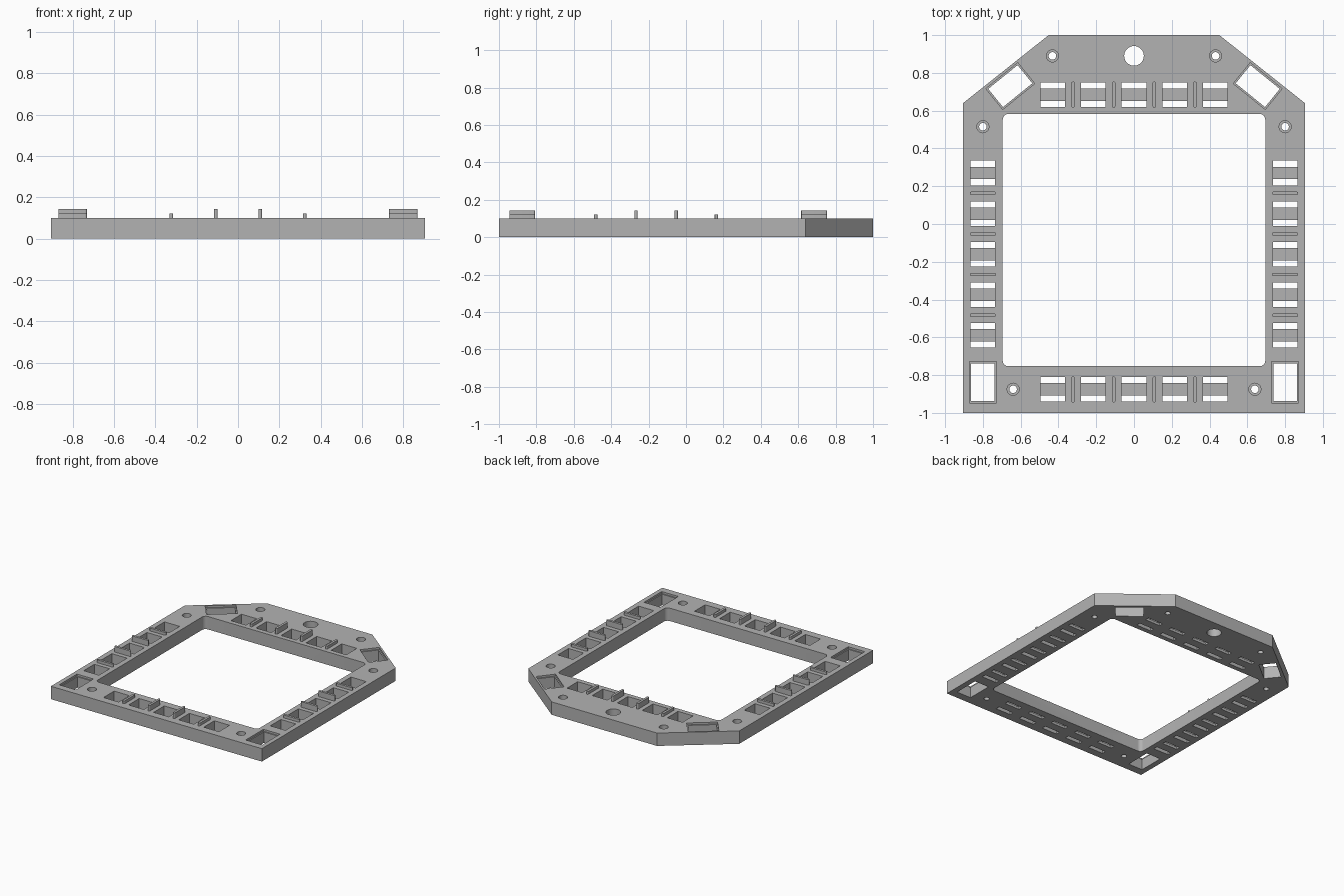
import bpy, bmesh, math

cube = bpy.data.objects.get("Cube")
if cube:
    bpy.data.objects.remove(cube, do_unlink=True)

HEIGHT = 0.1
PITCH = 0.215      # spacing of the pockets in a row
POCKET = 0.13      # square pocket size

grey = bpy.data.materials.new("mid grey plastic")
grey.use_nodes = True
colour = (0.45, 0.45, 0.45, 1)
grey.diffuse_color = colour
grey.node_tree.nodes["Principled BSDF"].inputs["Base Color"].default_value = colour


def prism(bm, points, z0, z1):
    """Extrude a flat outline from z0 to z1."""
    face = bm.faces.new([bm.verts.new((x, y, z0)) for x, y in points])
    new = bmesh.ops.extrude_face_region(bm, geom=[face])["geom"]
    top = [v for v in new if isinstance(v, bmesh.types.BMVert)]
    bmesh.ops.translate(bm, vec=(0, 0, z1 - z0), verts=top)


def circle(x, y, r, n=32):
    return [(x + r * math.cos(2 * math.pi * i / n),
             y + r * math.sin(2 * math.pi * i / n)) for i in range(n)]


def rounded(x, y, w, h, r=0.0, turn=0.0, steps=6):
    """Rectangle outline with corner radius r, turned about its centre."""
    points = []
    c, s = math.cos(turn), math.sin(turn)
    for k, (sx, sy) in enumerate([(1, 1), (-1, 1), (-1, -1), (1, -1)]):
        for i in range(steps + 1 if r else 1):
            a = math.pi / 2 * (k + i / steps)
            px = sx * (w / 2 - r) + r * math.cos(a)
            py = sy * (h / 2 - r) + r * math.sin(a)
            if not r:
                px, py = sx * w / 2, sy * h / 2
            points.append((x + px * c - py * s, y + px * s + py * c))
    return points


def finish(name, bm):
    bmesh.ops.recalc_face_normals(bm, faces=bm.faces)
    mesh = bpy.data.meshes.new(name)
    bm.to_mesh(mesh)
    bm.free()
    mesh.materials.append(grey)
    ob = bpy.data.objects.new(name, mesh)
    bpy.context.collection.objects.link(ob)
    return ob


def activate(ob):
    bpy.ops.object.select_all(action='DESELECT')
    ob.select_set(True)
    bpy.context.view_layer.objects.active = ob


def cut(ob, cutter):
    activate(ob)
    mod = ob.modifiers.new("cut", 'BOOLEAN')
    mod.operation, mod.solver, mod.object = 'DIFFERENCE', 'EXACT', cutter
    bpy.ops.object.modifier_apply(modifier=mod.name)
    bpy.data.objects.remove(cutter, do_unlink=True)


# Layout: rows are (centre x, centre y, runs along x)
rows = [(0, 0.685, True), (0, -0.876, True),
        (-0.8, -0.16, False), (0.8, -0.16, False)]
screws = [(s * x, y) for s in (-1, 1)
          for x, y in ((0.432, 0.89), (0.8, 0.515), (0.64, -0.875))]
corner_slots = [(s * x, y, s * turn) for s in (-1, 1)
                for x, y, turn in ((0.8, -0.838, 0),
                                   (0.655, 0.73, math.radians(51)))]


def row_spots(row, offsets):
    x, y, along_x = row
    return [(x + o * PITCH, y) if along_x else (x, y + o * PITCH) for o in offsets]


# Frame plate with cropped back corners
bm = bmesh.new()
prism(bm, [(-0.905, -1), (0.905, -1), (0.905, 0.64),
           (0.452, 1), (-0.452, 1), (-0.905, 0.64)], 0, HEIGHT)
frame = finish("frame", bm)

# Shallow recesses: screw counterbores and corner slot ledges
bm = bmesh.new()
for x, y in screws:
    prism(bm, circle(x, y, 0.032), HEIGHT / 2, 0.2)
for x, y, turn in corner_slots:
    prism(bm, rounded(x, y, 0.142, 0.218, turn=turn), HEIGHT - 0.015, 0.2)
cut(frame, finish("recess_cutter", bm))

# Openings right through: window, holes, corner slots and pockets
bm = bmesh.new()
prism(bm, rounded(0, -0.085, 1.39, 1.336, 0.03), -0.1, 0.2)
prism(bm, circle(0, 0.89, 0.052), -0.1, 0.2)
for x, y in screws:
    prism(bm, circle(x, y, 0.02), -0.1, 0.2)
for x, y, turn in corner_slots:
    prism(bm, rounded(x, y, 0.124, 0.2, turn=turn), -0.1, 0.2)
for row in rows:
    for x, y in row_spots(row, range(-2, 3)):
        prism(bm, rounded(x, y, POCKET, POCKET), -0.1, 0.2)
cut(frame, finish("opening_cutter", bm))
activate(frame)
bpy.ops.object.shade_smooth_by_angle(angle=math.radians(30))

# Floor bars across the middle of each pocket
bm = bmesh.new()
for row in rows:
    for x, y in row_spots(row, range(-2, 3)):
        prism(bm, rounded(x, y, POCKET, 0.066), 0, 0.02)
finish("pocket_floor_bars", bm)

# Upright fins between pockets, the middle pair taller
bm = bmesh.new()
for row in rows:
    size = (0.018, 0.138) if row[2] else (0.138, 0.018)
    for offset in (-1.5, -0.5, 0.5, 1.5):
        (x, y), = row_spots(row, [offset])
        top = 0.143 if abs(offset) < 1 else 0.122
        prism(bm, rounded(x, y, *size, 0.0085), HEIGHT - 0.005, top)
fins = finish("divider_fins", bm)
activate(fins)
bpy.ops.object.shade_smooth_by_angle(angle=math.radians(30))
